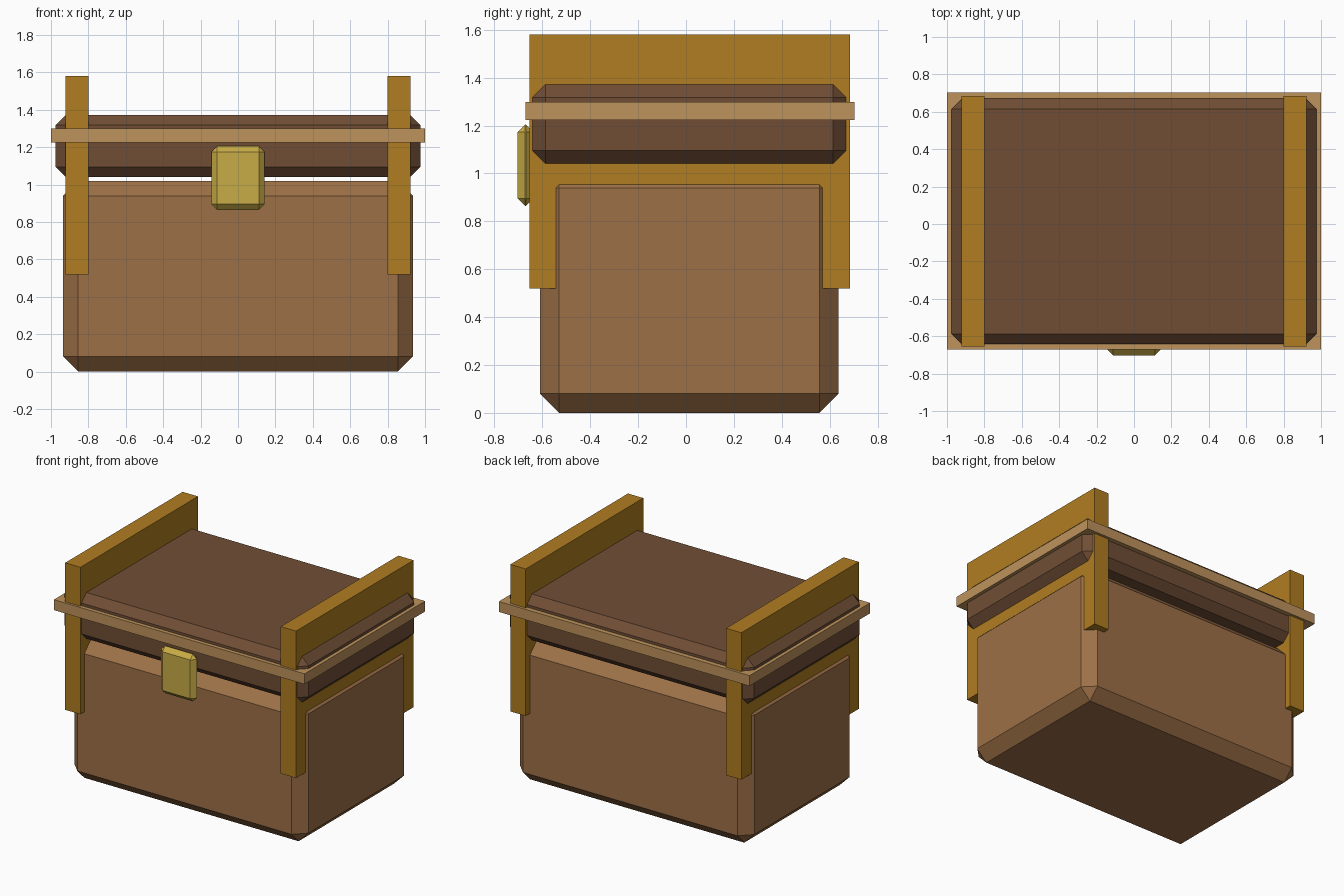
import bpy
import bmesh
from mathutils import Vector

cube = bpy.data.objects.get("Cube")
if cube:
    bpy.data.objects.remove(cube, do_unlink=True)


def material(name, rgb):
    mat = bpy.data.materials.new(name)
    mat.use_nodes = True
    colour = (*rgb, 1.0)
    mat.diffuse_color = colour
    mat.node_tree.nodes["Principled BSDF"].inputs["Base Color"].default_value = colour
    return mat


def box(name, low, high, mat, chamfer=0.0):
    """Box between two corners, with an optional flat chamfer on every edge."""
    low, high = Vector(low), Vector(high)
    size, centre = high - low, (low + high) / 2
    bm = bmesh.new()
    bmesh.ops.create_cube(bm, size=1)
    bmesh.ops.scale(bm, vec=size, verts=bm.verts)
    if chamfer:
        bmesh.ops.bevel(bm, geom=bm.edges[:], offset=chamfer, segments=1,
                        affect='EDGES', clamp_overlap=True)
    mesh = bpy.data.meshes.new(name)
    bm.to_mesh(mesh)
    bm.free()
    mesh.materials.append(mat)
    obj = bpy.data.objects.new(name, mesh)
    obj.location = centre
    bpy.context.collection.objects.link(obj)
    return obj


body_brown = material("body_brown", (0.337, 0.162, 0.063))
lid_brown = material("lid_brown", (0.162, 0.076, 0.036))
rim_tan = material("rim_tan", (0.515, 0.292, 0.107))
strap_gold = material("strap_gold", (0.434, 0.205, 0.015))
latch_yellow = material("latch_yellow", (0.578, 0.413, 0.061))

# Chest body and lid with chamfered edges
box("chest_body", (-0.935, -0.61, 0), (0.935, 0.637, 1.02), body_brown, 0.08)
box("chest_lid", (-0.975, -0.642, 1.04), (0.975, 0.67, 1.373), lid_brown, 0.055)

# Thin rim around the lid
box("lid_rim", (-1, -0.67, 1.224), (1, 0.704, 1.299), rim_tan)

# Side straps, upright boards running through the chest
for side, x in (("right", -0.86), ("left", 0.86)):
    box(side + "_strap", (x - 0.061, -0.654, 0.52), (x + 0.061, 0.685, 1.58), strap_gold)

# Front latch
box("latch", (-0.142, -0.703, 0.864), (0.142, -0.638, 1.205), latch_yellow, 0.031)
